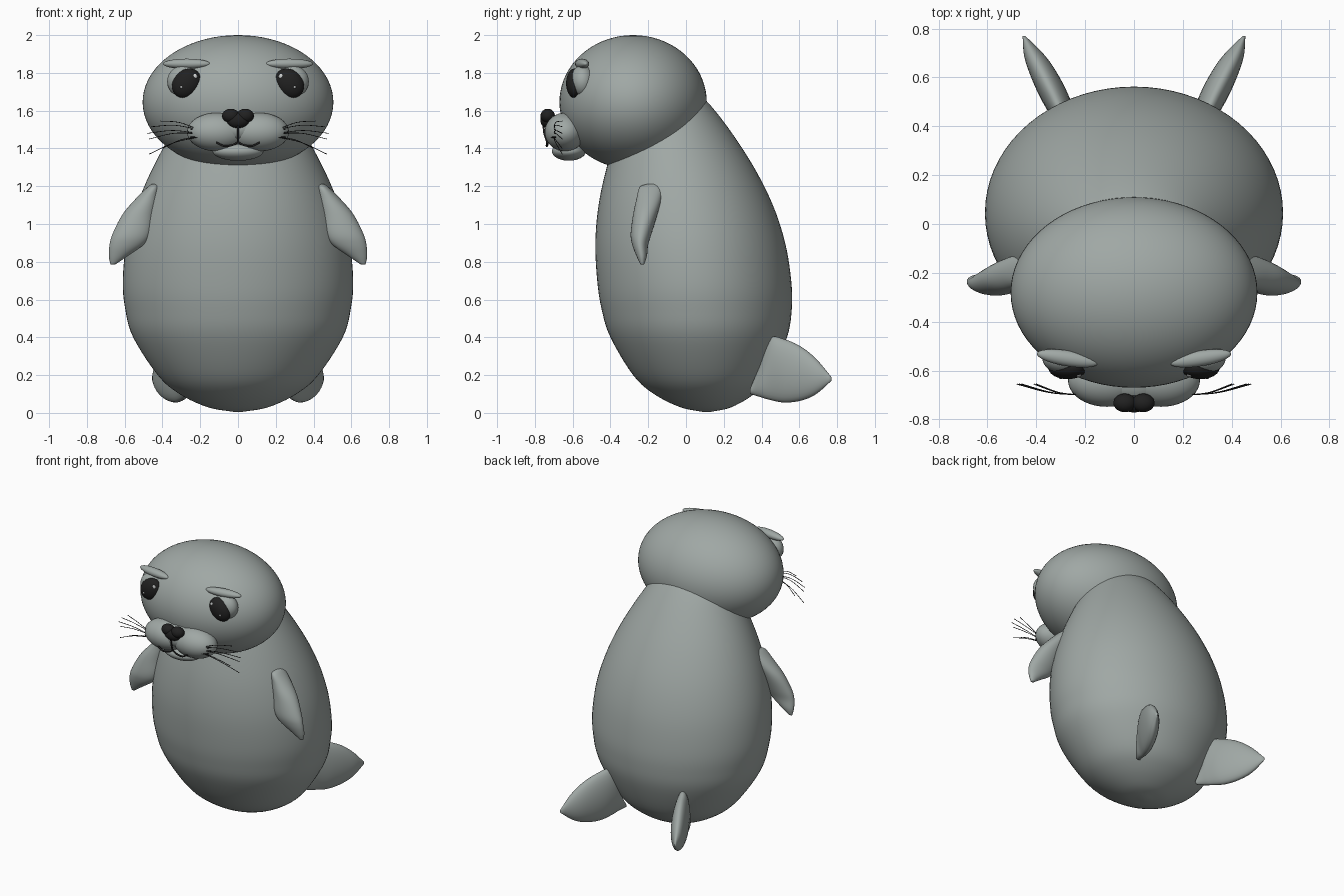
import bpy, bmesh, math
from mathutils import Matrix, Vector

if "Cube" in bpy.data.objects:
    bpy.data.objects.remove(bpy.data.objects["Cube"])


def material(name, rgb):
    m = bpy.data.materials.new(name)
    m.diffuse_color = (*rgb, 1)
    m.use_nodes = True
    m.node_tree.nodes["Principled BSDF"].inputs["Base Color"].default_value = m.diffuse_color
    return m


GREY = material("seal grey", (0.35, 0.39, 0.375))
BLACK = material("soft black", (0.015, 0.015, 0.015))
GLINT = material("eye glint", (0.6, 0.62, 0.62))


def finish(name, bm, mat, mirror):
    bmesh.ops.recalc_face_normals(bm, faces=bm.faces)
    for f in bm.faces:
        f.smooth = True
    me = bpy.data.meshes.new(name)
    bm.to_mesh(me)
    bm.free()
    me.materials.append(mat)
    ob = bpy.data.objects.new(name, me)
    bpy.context.collection.objects.link(ob)
    if mirror:
        mod = ob.modifiers.new("Mirror", 'MIRROR')
        mod.use_mirror_merge = False
    return ob


def ball(name, centre, radii, mat=GREY, mirror=False, rot=None, seg=40):
    """Ellipsoid placed in world space, optionally mirrored across x."""
    bm = bmesh.new()
    m = Matrix.Translation(centre) @ (rot or Matrix()) @ Matrix.Diagonal((*radii, 1))
    bmesh.ops.create_uvsphere(bm, u_segments=seg, v_segments=seg // 2, radius=1, matrix=m)
    return finish(name, bm, mat, mirror)


def catmull(keys, steps):
    """Smooth interpolation through tuples of numbers."""
    pts = [Vector(k) for k in keys]
    pts = [2 * pts[0] - pts[1]] + pts + [2 * pts[-1] - pts[-2]]
    out = []
    for i in range(1, len(pts) - 2):
        a, b, c, d = pts[i - 1:i + 3]
        for s in range(steps):
            t = s / steps
            out.append(0.5 * (2 * b + (c - a) * t + (2 * a - 5 * b + 4 * c - d) * t * t
                              + (3 * b - a - 3 * c + d) * t ** 3))
    return out + [pts[-2]]


def loft(name, slices, axis, mirror=False, seg=48, steps=5):
    """Elliptic slices (position, min1, max1, min2, max2) along the y or z axis."""
    bm = bmesh.new()
    rings = []
    for p, a0, a1, b0, b1 in catmull(slices, steps):
        ring = []
        for k in range(seg):
            t = math.tau * k / seg
            u = (a0 + a1) / 2 + (a1 - a0) / 2 * math.cos(t)
            v = (b0 + b1) / 2 + (b1 - b0) / 2 * math.sin(t)
            ring.append(bm.verts.new((u, v, p) if axis == 'z' else (u, p, v)))
        rings.append(ring)
    for r, s in zip(rings, rings[1:]):
        for k in range(seg):
            n = (k + 1) % seg
            bm.faces.new((r[k], r[n], s[n], s[k]))
    bm.faces.new(rings[0])
    bm.faces.new(rings[-1])
    return finish(name, bm, GREY, mirror)


def strokes(name, paths, radius):
    """Thin round black lines."""
    cu = bpy.data.curves.new(name, 'CURVE')
    cu.dimensions = '3D'
    cu.bevel_depth = radius
    cu.bevel_resolution = 1
    cu.use_fill_caps = True
    for path in paths:
        pts = catmull(path, 5)
        sp = cu.splines.new('POLY')
        sp.points.add(len(pts) - 1)
        for p, q in zip(sp.points, pts):
            p.co = (*q, 1)
    cu.materials.append(BLACK)
    ob = bpy.data.objects.new(name, cu)
    bpy.context.collection.objects.link(ob)


# Leaning egg-shaped body: z, half width, front y, back y
body = [(0.005, 0.02, 0.09, 0.13), (0.03, 0.16, -0.03, 0.24), (0.1, 0.31, -0.17, 0.36),
        (0.2, 0.425, -0.28, 0.45), (0.4, 0.555, -0.40, 0.535), (0.55, 0.597, -0.447, 0.56),
        (0.7, 0.61, -0.47, 0.557), (0.9, 0.59, -0.48, 0.525), (1.1, 0.535, -0.463, 0.46),
        (1.3, 0.45, -0.42, 0.36), (1.5, 0.34, -0.36, 0.23), (1.65, 0.24, -0.3, 0.11),
        (1.75, 0.1, -0.2, 0.0)]
loft("body", [(z, -w, w, f, b) for z, w, f, b in body], 'z', seg=72)

# Head
ball("head", (0, -0.28, 1.645), (0.505, 0.39, 0.355), seg=72)

# Front flippers
loft("front_flippers", [
    (1.213, 0.43, 0.455, -0.20, -0.15), (1.195, 0.415, 0.48, -0.245, -0.125),
    (1.13, 0.42, 0.545, -0.263, -0.13), (1.05, 0.44, 0.612, -0.28, -0.152),
    (0.95, 0.46, 0.663, -0.293, -0.182), (0.89, 0.5, 0.68, -0.285, -0.2),
    (0.83, 0.585, 0.684, -0.262, -0.207), (0.785, 0.65, 0.675, -0.24, -0.222)],
    'z', mirror=True, seg=32)

# Hind flippers
loft("hind_flippers", [
    (0.34, 0.23, 0.27, 0.1, 0.13), (0.39, 0.235, 0.31, 0.085, 0.25),
    (0.44, 0.24, 0.34, 0.07, 0.395), (0.52, 0.265, 0.385, 0.055, 0.39),
    (0.61, 0.31, 0.425, 0.065, 0.35), (0.69, 0.365, 0.45, 0.10, 0.285),
    (0.77, 0.445, 0.456, 0.17, 0.19)], 'y', mirror=True, seg=32)

# Eyes: lid ball, dark eye, glints, brow
ball("eye_lids", (0.287, -0.548, 1.755), (0.088, 0.065, 0.085), mirror=True)
ball("eyes", (0.272, -0.59, 1.745), (0.085, 0.045, 0.07), BLACK, True,
     Matrix.Rotation(math.radians(45), 4, 'Y'))
ball("large_glints", (0.228, -0.62, 1.782), (0.013, 0.006, 0.013), GLINT, True, seg=16)
ball("small_glints", (0.30, -0.63, 1.725), (0.007, 0.005, 0.007), GLINT, True, seg=16)
ball("brows", (0.272, -0.55, 1.848), (0.127, 0.032, 0.027), mirror=True,
     rot=Matrix.Rotation(math.radians(9), 4, 'Z'))

# Muzzle, chin and nose
ball("muzzle_lobes", (0.11, -0.64, 1.487), (0.16, 0.108, 0.102), mirror=True)
ball("muzzle_bridge", (0, -0.64, 1.505), (0.15, 0.098, 0.08))
ball("chin", (0, -0.62, 1.385), (0.135, 0.09, 0.05))
ball("nose_lobes", (0.038, -0.732, 1.573), (0.046, 0.038, 0.037), BLACK, True)
ball("nose_tip", (0, -0.735, 1.55), (0.06, 0.036, 0.042), BLACK)

# Mouth line
strokes("mouth", [[(0, -0.755, 1.53), (0, -0.75, 1.48), (0, -0.735, 1.435)]] + [
    [(0, -0.735, 1.435), (s * 0.03, -0.735, 1.418), (s * 0.075, -0.737, 1.413),
     (s * 0.115, -0.735, 1.432)] for s in (-1, 1)], 0.006)

# Whiskers fan out from three roots on each cheek
tips = [(0.41, 1.545), (0.46, 1.515), (0.48, 1.48), (0.47, 1.45), (0.47, 1.37), (0.40, 1.40)]
whiskers = []
for s in (-1, 1):
    for i, (x, z) in enumerate(tips):
        root = 1.50 - 0.02 * (i // 2)
        whiskers.append([(s * 0.21, -0.70, root),
                         (s * (0.21 + x) / 2, -0.69, (root + z) / 2 + 0.015),
                         (s * x, -0.655, z)])
strokes("whiskers", whiskers, 0.002)
strokes("whisker_roots", [[(s * 0.21, -0.715, z), (s * 0.25, -0.69, z)]
                          for s in (-1, 1) for z in (1.50, 1.48, 1.46)], 0.004)
